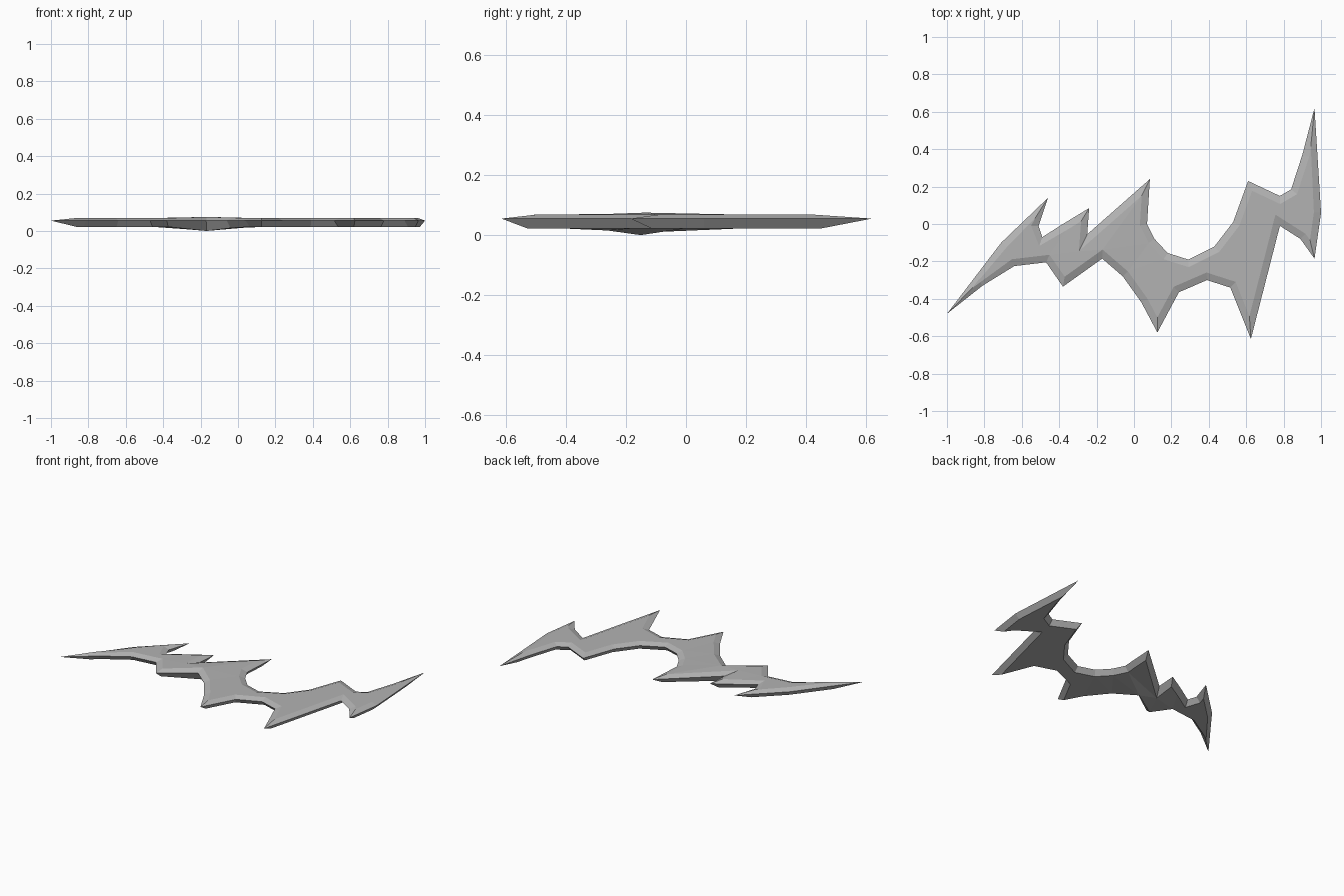
import bpy, bmesh
from mathutils import Vector

cube = bpy.data.objects.get("Cube")
if cube:
    bpy.data.objects.remove(cube, do_unlink=True)

steel = bpy.data.materials.new("grey steel")
steel.use_nodes = True
grey = (0.45, 0.45, 0.45, 1)
steel.diffuse_color = grey
steel.node_tree.nodes["Principled BSDF"].inputs["Base Color"].default_value = grey

# Silhouette of the blade, clockwise from the left tip
back_edge = [(-1, -.48), (-.71, -.1), (-.46, .14), (-.51, -.01), (-.49, -.07),
             (-.38, 0), (-.24, .085), (-.25, -.055), (.085, .24), (.07, 0),
             (.11, -.08), (.18, -.155), (.29, -.19), (.43, -.12), (.53, .01),
             (.61, .23), (.78, .15), (.84, .185), (.9, .37), (.965, .62)]
front_edge = [(1, .06), (.965, -.185), (.89, -.08), (.78, -.01), (.625, -.615),
              (.515, -.34), (.39, -.3), (.24, -.365), (.125, -.58), (.04, -.42),
              (-.06, -.28), (-.17, -.185), (-.38, -.335), (-.47, -.205),
              (-.64, -.225), (-.81, -.33)]
outline = [Vector(p) for p in back_edge + front_edge]
hub = Vector((-.17, -.14))


def inset(points, width):
    """Mitred inset, kept short at the sharp tips."""
    result = []
    for i, p in enumerate(points):
        a = p - points[i - 1]
        b = points[(i + 1) % len(points)] - p
        limit = 0.8 * min(a.length, b.length)
        a.normalize()
        b.normalize()
        na, nb = Vector((a.y, -a.x)), Vector((b.y, -b.x))
        mid = (na + nb).normalized()
        reach = width / max(mid.dot(na), 0.05)
        result.append(p + mid * min(reach, limit))
    return result


def add_loop(bm, points, z, bulge=0):
    """Ring of vertices, swelling by bulge near the hub."""
    return [bm.verts.new((p.x, p.y, z + bulge * max(0, 1 - (p - hub).length / .25)))
            for p in points]


bm = bmesh.new()
rim = add_loop(bm, outline, .056)
top = add_loop(bm, inset(outline, .038), .07, .006)
bottom = add_loop(bm, inset(outline, .027), .023, -.023)

# Bevels from the rim to both flats
for flat in (top, bottom):
    for i in range(len(rim)):
        j = (i + 1) % len(rim)
        bm.faces.new((rim[i], rim[j], flat[j], flat[i]))
flats = [bm.faces.new(top), bm.faces.new(bottom)]
bmesh.ops.triangulate(bm, faces=flats, ngon_method='BEAUTY')
bmesh.ops.recalc_face_normals(bm, faces=bm.faces)

# Stand the lowest point on the ground
low = min(v.co.z for v in bm.verts)
bmesh.ops.translate(bm, verts=bm.verts, vec=(0, 0, -low))

mesh = bpy.data.meshes.new("jagged_blade")
bm.to_mesh(mesh)
bm.free()
mesh.materials.append(steel)
blade = bpy.data.objects.new("jagged_blade", mesh)
bpy.context.collection.objects.link(blade)
